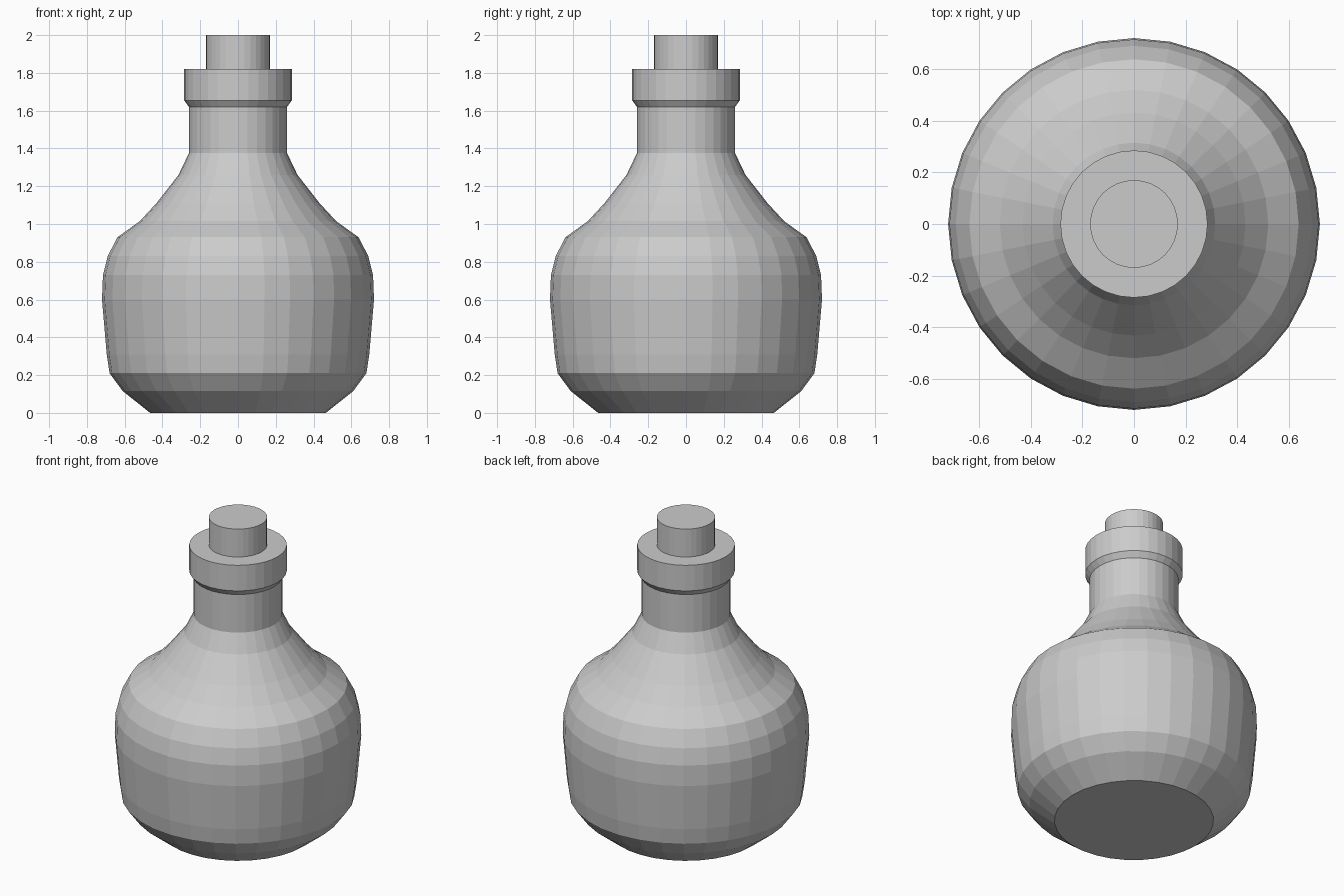
import bpy
import bmesh
from math import cos, sin, tau

cube = bpy.data.objects.get("Cube")
if cube:
    bpy.data.objects.remove(cube, do_unlink=True)

SIDES = 32

grey = bpy.data.materials.new("plain grey")
grey.use_nodes = True
colour = (0.6, 0.6, 0.6, 1)
grey.diffuse_color = colour
grey.node_tree.nodes["Principled BSDF"].inputs["Base Color"].default_value = colour


def turned(name, profile):
    """Closed, flat-shaded solid turned about z from (radius, height) pairs."""
    bm = bmesh.new()
    rings = [[bm.verts.new((r * cos(tau * i / SIDES), r * sin(tau * i / SIDES), z))
              for i in range(SIDES)] for r, z in profile]
    for low, high in zip(rings, rings[1:]):
        for i in range(SIDES):
            j = (i + 1) % SIDES
            bm.faces.new((low[i], low[j], high[j], high[i]))
    bm.faces.new(rings[0][::-1])
    bm.faces.new(rings[-1])
    mesh = bpy.data.meshes.new(name)
    bm.to_mesh(mesh)
    bm.free()
    mesh.materials.append(grey)
    obj = bpy.data.objects.new(name, mesh)
    bpy.context.collection.objects.link(obj)
    return obj


# Round body, sloping shoulder, straight neck and thick lip
turned("bottle", [
    (0.465, 0), (0.61, 0.115), (0.68, 0.21), (0.695, 0.31),
    (0.72, 0.60), (0.715, 0.73), (0.69, 0.83), (0.638, 0.93),
    (0.52, 1.015), (0.432, 1.11), (0.315, 1.26), (0.26, 1.375),
    (0.26, 1.62), (0.285, 1.655), (0.285, 1.82),
])

# Stopper set into the neck
turned("stopper", [(0.17, 1.75), (0.17, 2.0)])
